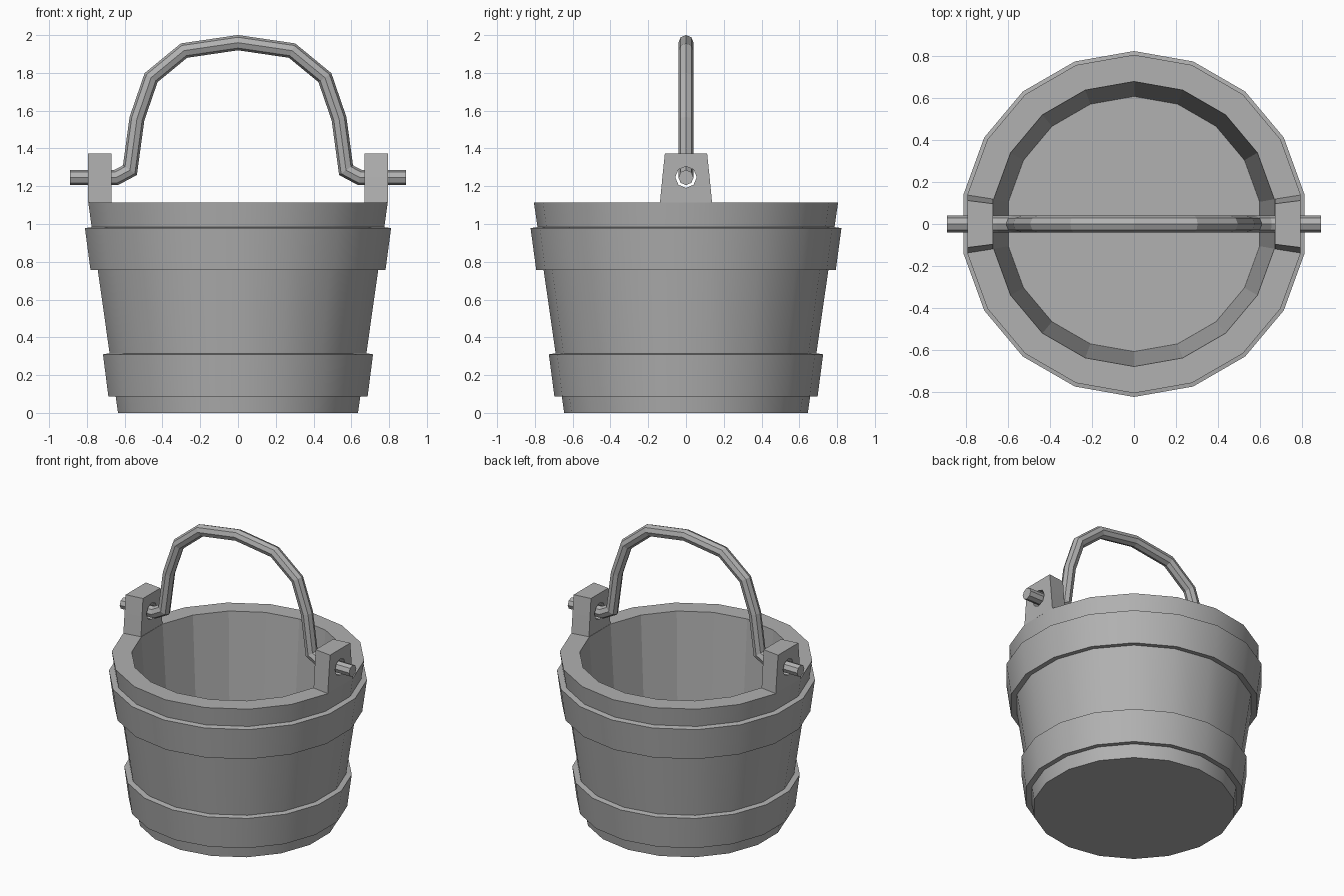
import bpy, bmesh
from math import sin, cos, pi
from mathutils import Vector

if "Cube" in bpy.data.objects:
    bpy.data.objects.remove(bpy.data.objects["Cube"])

SIDES = 18
grey = bpy.data.materials.new("dark_grey")
grey.diffuse_color = (0.44, 0.44, 0.44, 1)
grey.use_nodes = True
grey.node_tree.nodes["Principled BSDF"].inputs["Base Color"].default_value = grey.diffuse_color


def finish(name, bm, smooth_test=None):
    bmesh.ops.recalc_face_normals(bm, faces=bm.faces)
    if smooth_test:
        for f in bm.faces:
            f.smooth = smooth_test(f)
        for e in bm.edges:
            e.smooth = e.calc_face_angle(0) < 0.6
    me = bpy.data.meshes.new(name)
    bm.to_mesh(me)
    bm.free()
    me.materials.append(grey)
    ob = bpy.data.objects.new(name, me)
    bpy.context.collection.objects.link(ob)
    return ob


def skin(bm, loops, closed):
    """Join a list of vertex loops with quads; cap the ends if not closed."""
    n = len(loops[0])
    pairs = list(zip(loops, loops[1:]))
    if closed:
        pairs.append((loops[-1], loops[0]))
    else:
        bm.faces.new(loops[0])
        bm.faces.new(loops[-1])
    for a, b in pairs:
        for i in range(n):
            j = (i + 1) % n
            bm.faces.new((a[i], a[j], b[j], b[i]))


def lathe(name, profile, closed):
    bm = bmesh.new()
    loops = [[bm.verts.new((r * sin(2 * pi * i / SIDES), r * cos(2 * pi * i / SIDES), z))
              for i in range(SIDES)] for r, z in profile]
    skin(bm, loops, closed)

    # only the outward facing walls are smooth
    def outward(f):
        c = f.calc_center_median()
        return abs(f.normal.z) < 0.5 and f.normal.x * c.x + f.normal.y * c.y > 0
    return finish(name, bm, outward)


# Tapered wooden tub with an inner floor
lathe("bucket_body", [(0.645, 0), (0.805, 1.113), (0.678, 1.113), (0.607, 0.08)], False)

# Two raised hoops, square to the sloping wall
lathe("lower_hoop", [(0.655, 0.093), (0.697, 0.088), (0.726, 0.31), (0.687, 0.316)], True)
lathe("upper_hoop", [(0.752, 0.762), (0.793, 0.757), (0.823, 0.978), (0.783, 0.984)], True)

# Ears: tapered blocks on the rim with an octagonal hole, mirrored in x
HOLE_Z, HOLE_R = 1.248, 0.057
outline = [(0.125, HOLE_Z), (0.112, 1.373), (0, 1.373), (-0.112, 1.373),
           (-0.125, HOLE_Z), (-0.138, 1.113), (0, 1.113), (0.138, 1.113)]
hole = [(HOLE_R * cos(i * pi / 4), HOLE_Z + HOLE_R * sin(i * pi / 4)) for i in range(8)]
bm = bmesh.new()
rings = []
for x, pts, s in ((0.793, outline, 1), (0.67, outline, 0.86), (0.67, hole, 1), (0.793, hole, 1)):
    rings.append([bm.verts.new((x, y * s, z)) for y, z in pts])
skin(bm, rings, True)
ears = finish("ears", bm)
ears.modifiers.new("mirror", 'MIRROR')

# Bent handle: octagonal tube swept along a path with mitred corners
half = [(0.89, 1.246), (0.645, 1.246), (0.572, 1.285), (0.535, 1.557), (0.46, 1.775), (0.286, 1.918)]
path = [Vector((-x, 0, z)) for x, z in half] + [Vector((0, 0, 1.96))]
path += [Vector((x, 0, z)) for x, z in reversed(half)]
R = 0.04
bm = bmesh.new()
loops = []
for i, p in enumerate(path):
    d_in = (p - path[i - 1]).normalized() if i else (path[1] - p).normalized()
    d_out = (path[i + 1] - p).normalized() if i < len(path) - 1 else d_in
    t = (d_in + d_out).normalized()
    side = Vector((-t.z, 0, t.x)) / t.dot(d_in)
    loops.append([bm.verts.new(p + R * (cos(k * pi / 4) * side + sin(k * pi / 4) * Vector((0, 1, 0))))
                  for k in range(8)])
skin(bm, loops, False)
finish("handle", bm)
